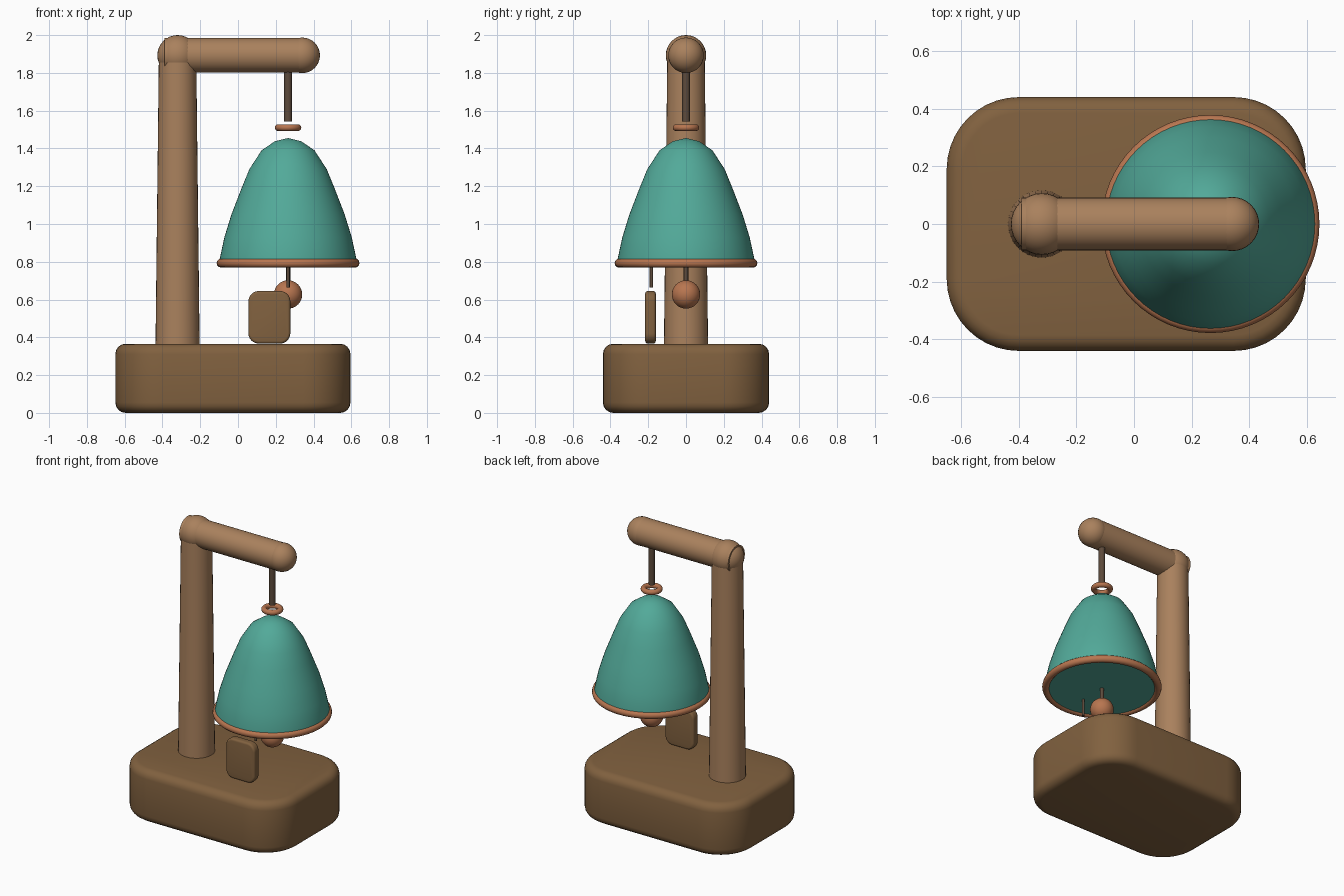
import bpy, bmesh, math
from mathutils import Matrix, Vector

if "Cube" in bpy.data.objects:
    bpy.data.objects.remove(bpy.data.objects["Cube"])


def material(name, rgb):
    m = bpy.data.materials.new(name)
    m.diffuse_color = (*rgb, 1)
    m.use_nodes = True
    m.node_tree.nodes["Principled BSDF"].inputs["Base Color"].default_value = m.diffuse_color
    return m


WOOD_DARK = material("dark_wood", (0.22, 0.12, 0.05))
WOOD = material("light_wood", (0.40, 0.22, 0.11))
TEAL = material("teal_glaze", (0.085, 0.40, 0.32))
COPPER = material("copper", (0.48, 0.18, 0.08))
CORD = material("cord", (0.11, 0.07, 0.045))


def finish(name, mat, angle=35):
    ob = bpy.context.object
    ob.name = name
    ob.data.materials.append(mat)
    bpy.ops.object.shade_smooth_by_angle(angle=math.radians(angle))
    return ob


def add_bmesh(bm, name, mat, angle=35):
    bmesh.ops.recalc_face_normals(bm, faces=bm.faces)
    me = bpy.data.meshes.new(name)
    bm.to_mesh(me)
    bm.free()
    ob = bpy.data.objects.new(name, me)
    bpy.context.collection.objects.link(ob)
    bpy.ops.object.select_all(action='DESELECT')
    ob.select_set(True)
    bpy.context.view_layer.objects.active = ob
    return finish(name, mat, angle)


def rounded_box(name, mat, centre, size, corner, edge, rot=0):
    """Box with large corners around local z and a small soft edge."""
    bm = bmesh.new()
    bmesh.ops.create_cube(bm, size=1, matrix=Matrix.Diagonal((*size, 1)))
    upright = [e for e in bm.edges
               if abs(e.verts[0].co.z - e.verts[1].co.z) > 1e-4]
    bmesh.ops.bevel(bm, geom=upright, offset=corner, segments=10,
                    profile=0.5, affect='EDGES')
    rims = [e for e in bm.edges
            if abs(e.verts[0].co.z - e.verts[1].co.z) < 1e-4]
    bmesh.ops.bevel(bm, geom=rims, offset=edge, segments=4,
                    profile=0.5, affect='EDGES')
    bm.transform(Matrix.Translation(centre) @ Matrix.Rotation(rot, 4, 'X'))
    return add_bmesh(bm, name, mat)


def rod(name, mat, a, b, r1, r2=None, sides=32):
    """Cylinder or taper from point a to point b."""
    a, b = Vector(a), Vector(b)
    bpy.ops.mesh.primitive_cone_add(
        vertices=sides, radius1=r1, radius2=r1 if r2 is None else r2,
        depth=(b - a).length, location=(a + b) / 2,
        rotation=(b - a).to_track_quat('Z', 'Y').to_euler())
    return finish(name, mat)


def ball(name, mat, centre, r):
    bpy.ops.mesh.primitive_uv_sphere_add(segments=32, ring_count=16,
                                         radius=r, location=centre)
    return finish(name, mat)


def ring(name, mat, centre, major, minor):
    bpy.ops.mesh.primitive_torus_add(
        location=centre, major_radius=major, minor_radius=minor,
        major_segments=64, minor_segments=12)
    return finish(name, mat, 60)


# Stand
rounded_box("base", WOOD_DARK, (-0.027, 0, 0.183), (1.245, 0.88, 0.366), 0.25, 0.055)
rod("post", WOOD, (-0.32, 0, 0.34), (-0.32, 0, 1.89), 0.117, 0.099)
ball("post_cap", WOOD, (-0.32, 0, 1.893), 0.107)
rod("arm", WOOD, (-0.39, 0, 1.893), (0.34, 0, 1.893), 0.092)
ball("arm_end", WOOD, (0.34, 0, 1.893), 0.094)

# Hanger
BX = 0.265
rod("hanger_cord", CORD, (BX, 0, 1.543), (BX, 0, 1.85), 0.021, sides=16)
ring("hanger_ring", COPPER, (BX, 0, 1.51), 0.052, 0.018)

# Bell: turned profile with a closed underside
profile = [(0, 1.455), (0.07, 1.438), (0.14, 1.39), (0.205, 1.29),
           (0.248, 1.185), (0.30, 1.05), (0.337, 0.93), (0.363, 0.81),
           (0.363, 0.78), (0, 0.78)]
bm = bmesh.new()
vs = [bm.verts.new((BX + r, 0, z)) for r, z in profile]
es = [bm.edges.new(p) for p in zip(vs, vs[1:])]
bmesh.ops.spin(bm, geom=vs + es, cent=(BX, 0, 0), axis=(0, 0, 1),
               angle=math.tau, steps=64, use_merge=True)
bmesh.ops.remove_doubles(bm, verts=bm.verts, dist=1e-4)
add_bmesh(bm, "bell", TEAL, 40)
ring("bell_rim", COPPER, (BX, 0, 0.793), 0.354, 0.024)

# Clapper and tag
rod("clapper_cord", CORD, (BX, 0, 0.66), (BX, 0, 0.79), 0.012, sides=16)
ball("clapper", COPPER, (BX, 0, 0.627), 0.075)
rod("tag_cord", CORD, (BX, -0.183, 0.663), (BX, -0.183, 0.79), 0.009, sides=12)
rounded_box("tag", WOOD_DARK, (0.166, -0.188, 0.506), (0.222, 0.278, 0.056),
            0.055, 0.014, math.pi / 2)
